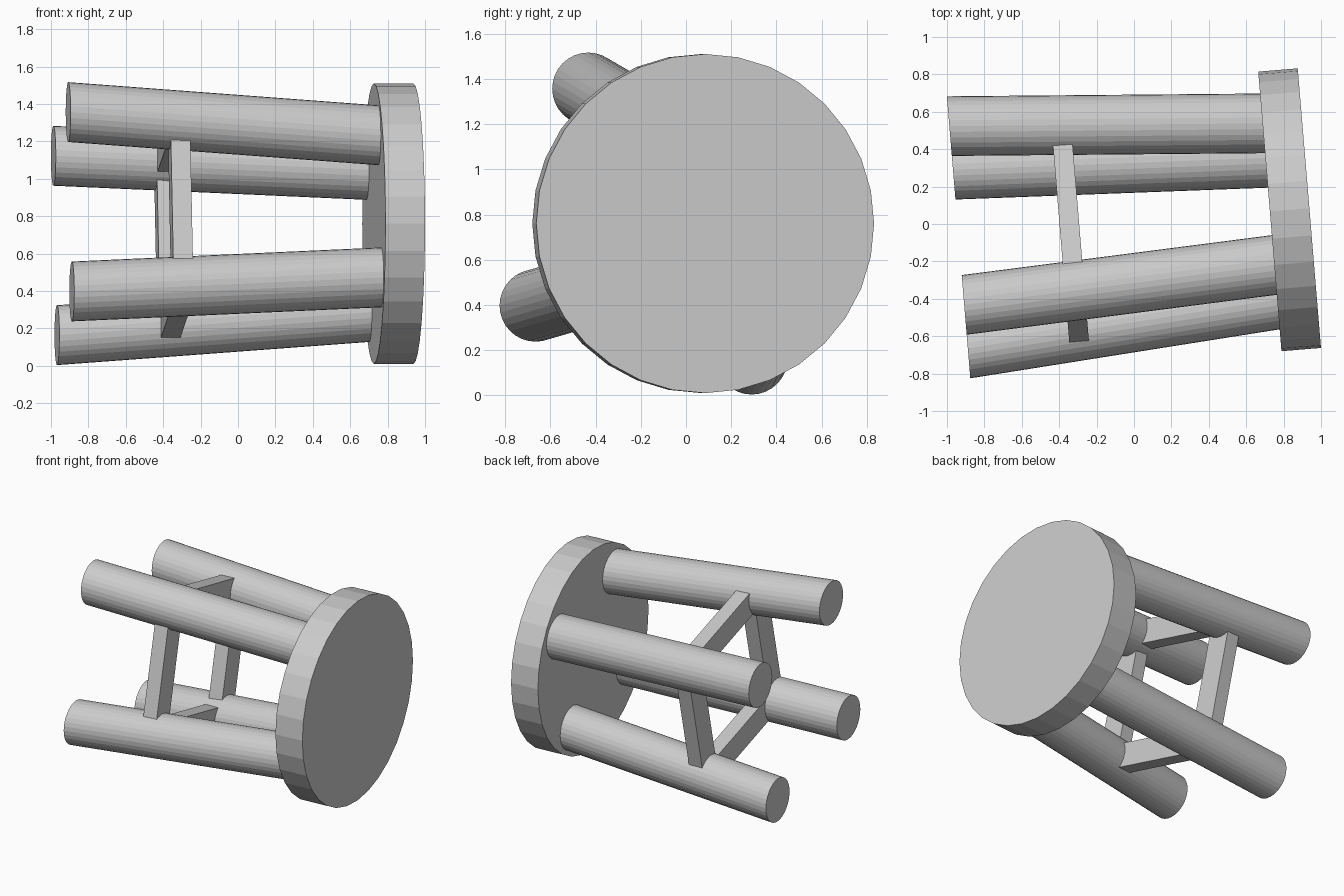
import bpy, bmesh
from math import radians, cos, sin, pi
from mathutils import Matrix, Vector

if "Cube" in bpy.data.objects:
    bpy.data.objects.remove(bpy.data.objects["Cube"])

TILT = radians(4.75)
# stool space: z runs from the feet towards the seat, origin at the seat centre
LYING = Matrix((
    (-sin(TILT), 0, cos(TILT), 0.832),
    (cos(TILT), 0, sin(TILT), 0.076),
    (0, 1, 0, 0.76),
    (0, 0, 0, 1)))

SEAT_R, SEAT_H = 0.75, 0.212
LEG_R = 0.16
TOP_Z, FOOT_Z = -SEAT_H / 2, -1.776
TOP_SPREAD, FOOT_SPREAD = 0.553, 0.698
BAR_Z, BAR_HEIGHT, BAR_DEPTH = -1.18, 0.105, 0.18
FIRST = radians(31.3)


def finish(name, bm):
    bmesh.ops.transform(bm, matrix=LYING, verts=bm.verts)
    mesh = bpy.data.meshes.new(name)
    bm.to_mesh(mesh)
    bm.free()
    ob = bpy.data.objects.new(name, mesh)
    bpy.context.collection.objects.link(ob)


def cylinder(radius, depth):
    bm = bmesh.new()
    bmesh.ops.create_cone(bm, cap_ends=True, segments=32,
                          radius1=radius, radius2=radius, depth=depth)
    return bm


def leg_centre(i, z):
    f = (z - TOP_Z) / (FOOT_Z - TOP_Z)
    r = TOP_SPREAD + f * (FOOT_SPREAD - TOP_SPREAD)
    a = FIRST + i * pi / 2
    return Vector((r * cos(a), r * sin(a), z))


# round seat
finish("seat", cylinder(SEAT_R, SEAT_H))

for i in range(4):
    # splayed leg, ends cut parallel to the seat
    bm = cylinder(LEG_R, 2)
    for v in bm.verts:
        c = leg_centre(i, TOP_Z if v.co.z > 0 else FOOT_Z)
        v.co = Vector((v.co.x + c.x, v.co.y + c.y, c.z))
    finish(f"leg_{i + 1}", bm)

    # stretcher between neighbouring legs
    p, q = leg_centre(i, BAR_Z), leg_centre(i + 1, BAR_Z)
    bm = bmesh.new()
    bmesh.ops.create_cube(bm, size=1)
    m = (Matrix.Translation((p + q) / 2)
         @ Matrix.Rotation(FIRST + i * pi / 2 + radians(135), 4, 'Z')
         @ Matrix.Diagonal(((q - p).length, BAR_DEPTH, BAR_HEIGHT, 1)))
    bmesh.ops.transform(bm, matrix=m, verts=bm.verts)
    finish(f"stretcher_{i + 1}", bm)
